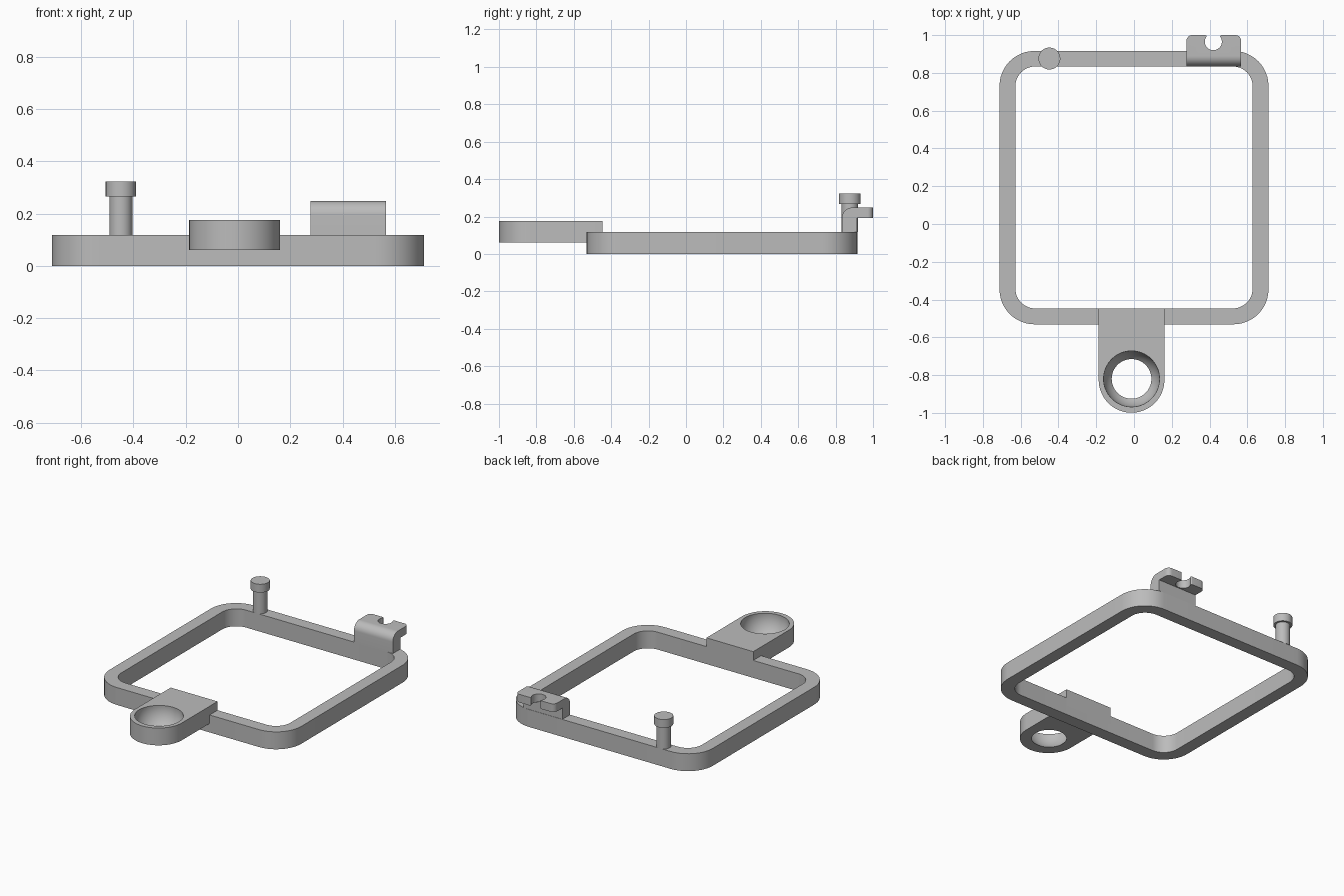
import bpy, bmesh, math
from mathutils import Vector

old = bpy.data.objects.get("Cube")
if old:
    bpy.data.objects.remove(old, do_unlink=True)

GREY = bpy.data.materials.new("plain grey")
GREY.use_nodes = True
GREY.diffuse_color = (0.5, 0.5, 0.5, 1)
GREY.node_tree.nodes["Principled BSDF"].inputs["Base Color"].default_value = (0.5, 0.5, 0.5, 1)


def arc(cx, cy, r, a, b, n=12):
    """Points on a circular arc from angle a to b in degrees."""
    angles = [math.radians(a + (b - a) * i / n) for i in range(n + 1)]
    return [(cx + r * math.cos(t), cy + r * math.sin(t)) for t in angles]


def rounded_rect(x, y0, y1, r):
    return (arc(x - r, y1 - r, r, 0, 90) + arc(r - x, y1 - r, r, 90, 180)
            + arc(r - x, y0 + r, r, 180, 270) + arc(x - r, y0 + r, r, 270, 360))


def make(name, bm):
    bmesh.ops.recalc_face_normals(bm, faces=bm.faces)
    mesh = bpy.data.meshes.new(name)
    bm.to_mesh(mesh)
    bm.free()
    mesh.materials.append(GREY)
    ob = bpy.data.objects.new(name, mesh)
    bpy.context.collection.objects.link(ob)
    return ob


def prism(name, pts, lo, hi, along_x=False):
    """Extrude a flat profile along z, or a (y, z) profile along x."""
    bm = bmesh.new()
    place = (lambda p, h: (h, *p)) if along_x else (lambda p, h: (*p, h))
    low, high = [[bm.verts.new(place(p, h)) for p in pts] for h in (lo, hi)]
    bm.faces.new(low)
    bm.faces.new(high)
    for i in range(len(pts)):
        bm.faces.new((low[i - 1], low[i], high[i], high[i - 1]))
    return make(name, bm)


def activate(ob):
    bpy.ops.object.select_all(action='DESELECT')
    ob.select_set(True)
    bpy.context.view_layer.objects.active = ob


def boolean(ob, cutter, operation):
    cutter.hide_render = True
    mod = ob.modifiers.new("cut", 'BOOLEAN')
    mod.operation, mod.object, mod.solver = operation, cutter, 'EXACT'
    activate(ob)
    bpy.ops.object.modifier_apply(modifier=mod.name)
    bpy.data.objects.remove(cutter, do_unlink=True)


def smooth(ob):
    activate(ob)
    bpy.ops.object.shade_smooth_by_angle(angle=math.radians(30))


FRAME_TOP = 0.117

# Rounded square frame, built as a closed band of four walls
bm = bmesh.new()
outer = rounded_rect(0.712, -0.531, 0.916, 0.185)
inner = rounded_rect(0.628, -0.447, 0.834, 0.105)
rings = [[bm.verts.new((*p, z)) for p in pts]
         for pts, z in ((outer, 0), (outer, FRAME_TOP), (inner, FRAME_TOP), (inner, 0))]
for k in range(4):
    a, b = rings[k - 1], rings[k]
    for i in range(len(a)):
        bm.faces.new((a[i - 1], a[i], b[i], b[i - 1]))
smooth(make("frame", bm))

# Front arm with a round end and a ball-shaped seat cut through it
AX, AY, AR = -0.013, -0.825, 0.174
arm = prism("socket_arm", [(AX + AR, -0.447), (AX - AR, -0.447)]
            + arc(AX, AY, AR, 180, 360, 40), 0.06, 0.176)
bm = bmesh.new()
bmesh.ops.create_uvsphere(bm, u_segments=64, v_segments=40, radius=0.1485)
bmesh.ops.translate(bm, verts=bm.verts, vec=Vector((AX, AY + 0.005, 0.165)))
boolean(arm, make("ball_cutter", bm), 'DIFFERENCE')
smooth(arm)

# Post with a wider cap at the back
for name, r, lo, hi in (("post", 0.044, FRAME_TOP, 0.266), ("post_cap", 0.058, 0.266, 0.322)):
    smooth(prism(name, arc(-0.448, 0.876, r, 0, 360, 48)[:-1], lo, hi))

# Back clip: bent side profile trimmed to a plan outline with a keyhole slot
X0, X1, CX, Y0, TOP, BEND = 0.278, 0.567, 0.42, 0.834, 0.248, 0.055
side = [(Y0, FRAME_TOP), (0.914, FRAME_TOP), (0.914, 0.193), (1, 0.193), (1, TOP)]
side += arc(Y0 + BEND, TOP - BEND, BEND, 90, 180)
clip = prism("hook_clip", side, X0, X1, along_x=True)

SLOT, NECK, LIP, CORNER = 0.045, 0.036, 0.008, 0.03
open_angle = math.degrees(math.acos(NECK / SLOT))
plan = [(X0 - 0.0, Y0 - 0.1), (X1, Y0 - 0.1)]
plan += arc(X1 - CORNER, 1 - CORNER, CORNER, 0, 90, 8)
plan += arc(CX + NECK + LIP, 1 - LIP, LIP, 90, 180, 5)
plan += arc(CX, 0.965, SLOT, open_angle, -180 - open_angle, 30)[1:-1]
plan += arc(CX - NECK - LIP, 1 - LIP, LIP, 0, 90, 5)
plan += arc(X0 + CORNER, 1 - CORNER, CORNER, 90, 180, 8)
boolean(clip, prism("clip_outline", plan, 0, 0.4), 'INTERSECT')
smooth(clip)
